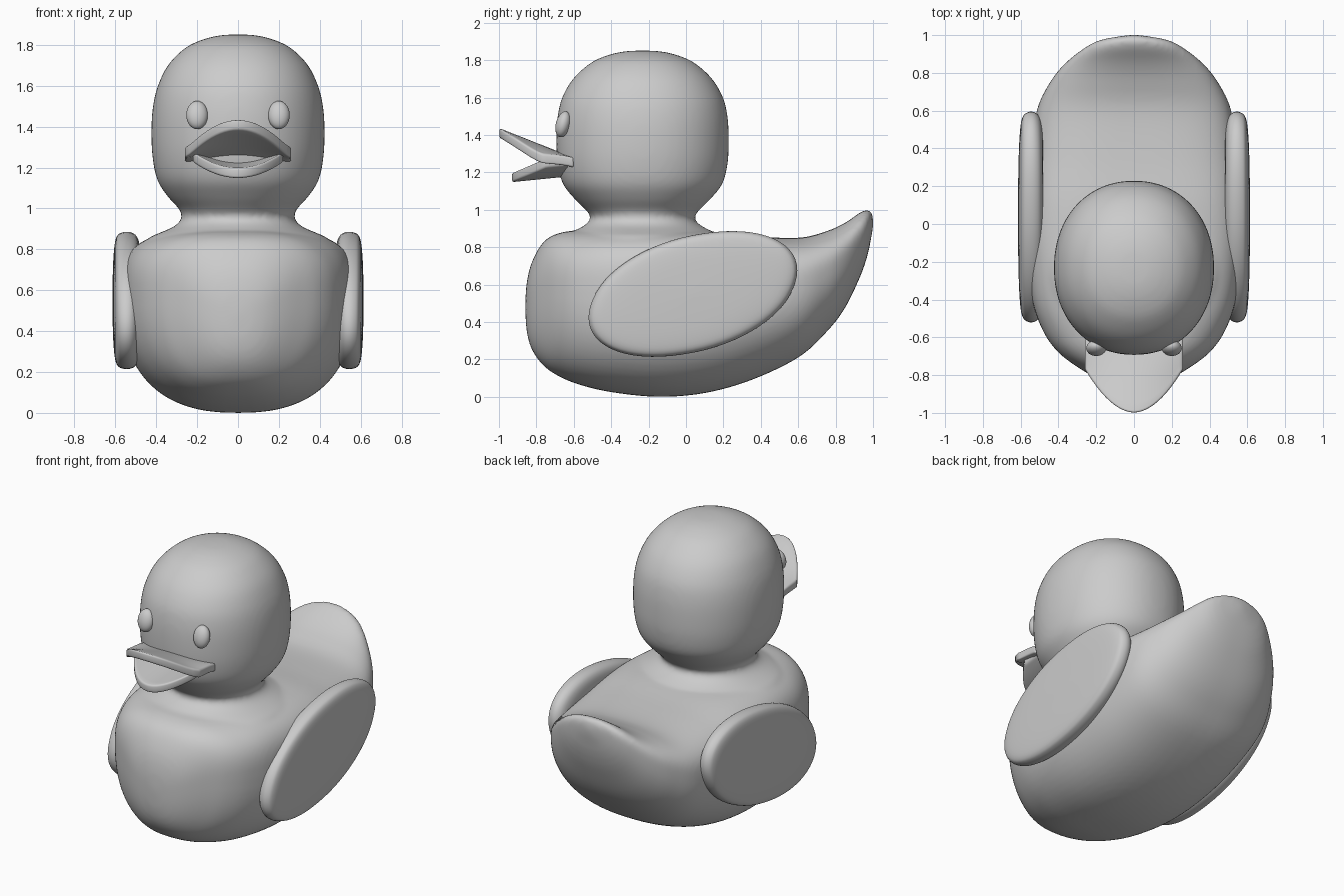
import bpy, bmesh
from math import sin, cos, pi, radians, copysign

if "Cube" in bpy.data.objects:
    bpy.data.objects.remove(bpy.data.objects["Cube"])


def spline(rows, steps=5):
    """Smooth curve through rows of numbers (Catmull-Rom)."""
    out = []
    for i in range(len(rows) - 1):
        a, b, c, d = (rows[max(0, min(len(rows) - 1, i + k))] for k in (-1, 0, 1, 2))
        for s in range(steps):
            t = s / steps
            out.append([q + .5 * t * (r - p + t * (2*p - 5*q + 4*r - e + t * (3*(q - r) + e - p)))
                        for p, q, r, e in zip(a, b, c, d)])
    return out + [list(rows[-1])]


def finish(bm, name, angle=180):
    bmesh.ops.recalc_face_normals(bm, faces=bm.faces)
    mesh = bpy.data.meshes.new(name)
    bm.to_mesh(mesh)
    bm.free()
    ob = bpy.data.objects.new(name, mesh)
    bpy.context.collection.objects.link(ob)
    bpy.ops.object.select_all(action='DESELECT')
    ob.select_set(True)
    bpy.context.view_layer.objects.active = ob
    bpy.ops.object.shade_smooth_by_angle(angle=radians(angle))
    return ob


def loft(name, rings):
    """Skin a list of closed point rings and cap both ends."""
    bm = bmesh.new()
    loops = [[bm.verts.new(p) for p in ring] for ring in rings]
    n = len(loops[0])
    for a, b in zip(loops, loops[1:]):
        for i in range(n):
            j = (i + 1) % n
            bm.faces.new((a[i], a[j], b[j], b[i]))
    bm.faces.new(loops[0])
    bm.faces.new(loops[-1])
    return finish(bm, name)


def mirror_x(ob):
    ob.modifiers.new("mirror", 'MIRROR').use_axis[0] = True


N = 64
ANGLES = [2 * pi * i / N for i in range(N)]


def power(v, n):
    return copysign(abs(v) ** (2 / n), v)


# Body with upturned tail: y, bottom z, top z, half width, top roundness exponent
body = spline([
    (-.86, .47, .50, .01, 2.1), (-.85, .34, .62, .10, 2.2), (-.82, .245, .73, .19, 2.4),
    (-.76, .165, .83, .295, 2.6), (-.68, .11, .875, .40, 2.8), (-.57, .065, .89, .48, 3.0),
    (-.40, .025, .895, .54, 3.4), (-.15, 0, .895, .567, 3.7), (.10, .02, .885, .565, 3.6),
    (.35, .09, .86, .55, 3.2), (.60, .21, .85, .515, 2.8), (.75, .345, .885, .445, 2.5),
    (.85, .475, .93, .365, 2.3), (.93, .64, .985, .265, 2.2), (.97, .755, 1.0, .19, 2.1),
    (.99, .85, .99, .10, 2), (1.002, .92, .95, .01, 2)])


def body_ring(y, zb, zt, w, n):
    mid = zb + .62 * (zt - zb)
    return [(w * power(cos(a), n if sin(a) > 0 else 2.45), y,
             mid + (zt - mid) * power(sin(a), n) if sin(a) > 0 else
             mid + (mid - zb) * power(sin(a), 2.45)) for a in ANGLES]


trunk = loft("body", [body_ring(*row) for row in body])

# Head and flared neck: z, half width, half depth
head = spline([
    (.78, .44, .40), (.83, .45, .405), (.86, .43, .40), (.882, .38, .375), (.908, .32, .325),
    (.935, .285, .288), (.965, .275, .277), (1.0, .29, .305), (1.06, .345, .365),
    (1.14, .395, .427), (1.25, .418, .455), (1.38, .424, .461), (1.5, .416, .454),
    (1.6, .392, .43), (1.7, .343, .372), (1.78, .265, .285), (1.82, .19, .205),
    (1.845, .1, .11), (1.852, .004, .004)])
skull = loft("head", [[(rx * power(cos(a), 2.12), -.232 + ry * power(sin(a), 2.12), z)
                       for a in ANGLES] for z, rx, ry in head])

# Fuse head and body into one smooth skin
trunk.select_set(True)
bpy.context.view_layer.objects.active = trunk
bpy.ops.object.join()
trunk.name = "body_and_head"
fuse = trunk.modifiers.new("fuse", 'REMESH')
fuse.mode, fuse.voxel_size, fuse.use_smooth_shade = 'VOXEL', .014, True
soft = trunk.modifiers.new("soften", 'SMOOTH')
soft.factor, soft.iterations = .5, 12

# Wings: tilted oval pads, x position and outline scale
wing = spline([(.476, .02), (.478, .45), (.482, .8), (.495, .93), (.518, .985), (.546, 1.0),
               (.572, .985), (.589, .95), (.601, .86), (.609, .65), (.613, .35), (.615, .02)], 3)
mirror_x(loft("wings", [[(x, .037 + .558 * s * power(cos(a), 2.08),
                          .55 + .336 * s * power(sin(a + .37), 2.08))
                         for a in ANGLES] for x, s in wing]))

# Eyes
bm = bmesh.new()
bmesh.ops.create_uvsphere(bm, u_segments=32, v_segments=16, radius=1)
for v in bm.verts:
    x, y, z = v.co
    v.co = (.2 + .053 * x, -.657 + .04 * y + .012 * z, 1.457 + .069 * z)
mirror_x(finish(bm, "eyes"))


def beak_part(name, width, front, height, thickness):
    """Curved plate: front(u) gives the lip position, height(x, y) the mid surface."""
    bm = bmesh.new()
    nu, nv, back = 24, 8, -.60
    sides = []
    for off in (thickness / 2, -thickness / 2):
        grid = []
        for i in range(nu + 1):
            u = 2 * i / nu - 1
            row = []
            for j in range(nv + 1):
                x, y = width * u, back + (front(u) - back) * j / nv
                row.append(bm.verts.new((x, y, height(x, y) + off)))
            grid.append(row)
        for i in range(nu):
            for j in range(nv):
                bm.faces.new((grid[i][j], grid[i + 1][j], grid[i + 1][j + 1], grid[i][j + 1]))
        sides.append([r[0] for r in grid] + grid[-1][1:] +
                     [r[-1] for r in grid[-2::-1]] + grid[0][-2:0:-1])
    a, b = sides
    for i in range(len(a)):
        j = (i + 1) % len(a)
        bm.faces.new((a[i], a[j], b[j], b[i]))
    bevel = finish(bm, name).modifiers.new("round_rim", 'BEVEL')
    bevel.width, bevel.segments, bevel.angle_limit = .011, 3, radians(50)


def droop(x, y):
    t = min(1, max(0, (-.58 - y) / .26))
    return .85 * x * x * t * t * (3 - 2 * t)


# Upper and lower beak
beak_part("upper_beak", .26, lambda u: -.998 + .23 * abs(u) ** 1.9,
          lambda x, y: 1.257 + .395 * (-.61 - y) - droop(x, y), .052)
beak_part("lower_beak", .22, lambda u: -.93 + .18 * u * u,
          lambda x, y: 1.205 - .10 * (-.61 - y) + 1.25 * x * x, .05)
